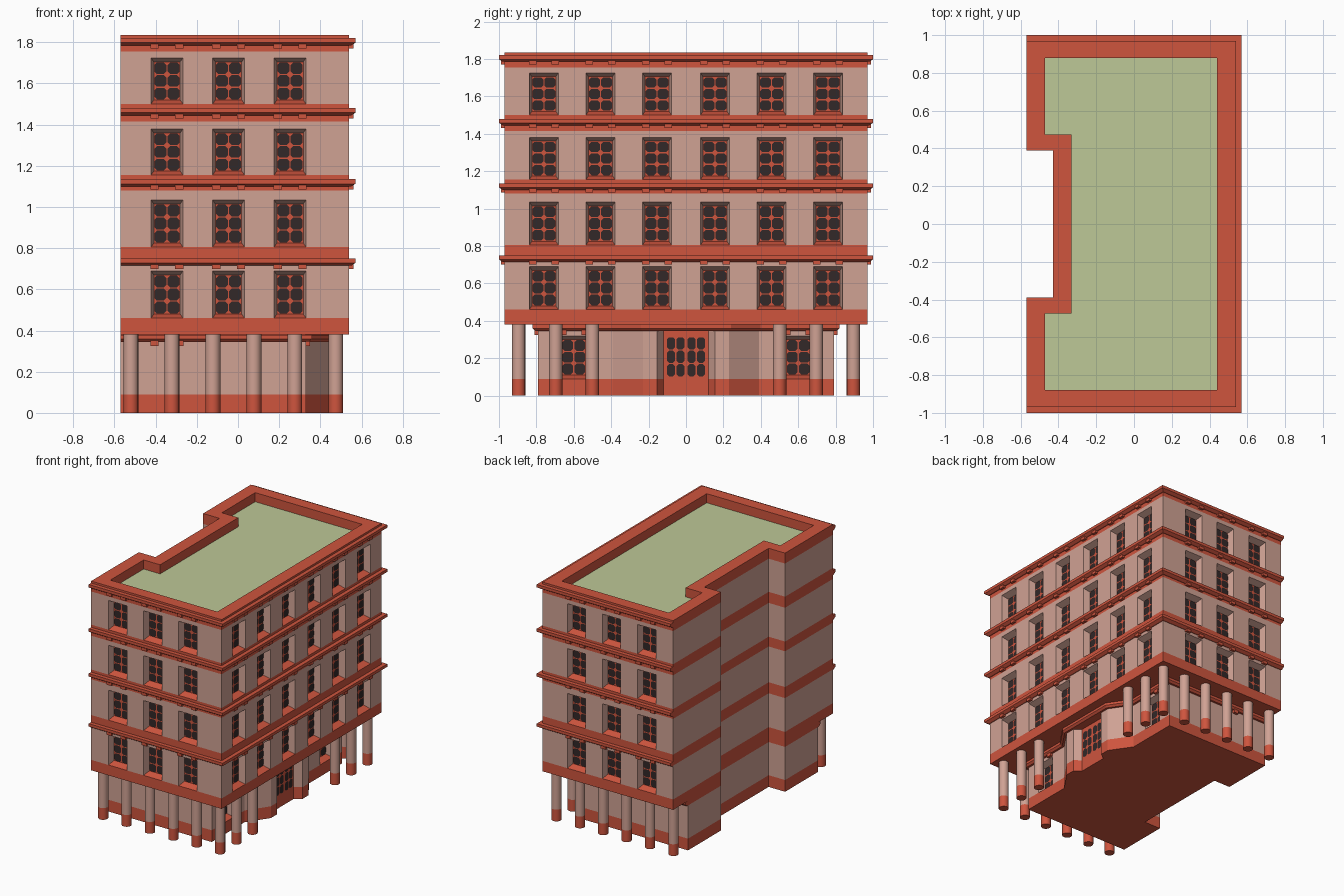
import bpy, bmesh, math
from mathutils import Vector, Matrix

if "Cube" in bpy.data.objects:
    bpy.data.objects.remove(bpy.data.objects["Cube"])

WALL, RED, GLASS, ROOF = range(4)
MATS = []
for name, col in [("pink_plaster", (.63, .36, .295)), ("brick_red", (.62, .09, .048)),
                  ("dark_glass", (.032, .021, .021)), ("roof_green", (.51, .58, .31))]:
    m = bpy.data.materials.new(name)
    m.diffuse_color = (*col, 1)
    m.use_nodes = True
    m.node_tree.nodes["Principled BSDF"].inputs["Base Color"].default_value = m.diffuse_color
    MATS.append(m)


def finish(bm, name):
    bmesh.ops.remove_doubles(bm, verts=bm.verts, dist=1e-5)
    me = bpy.data.meshes.new(name)
    bm.to_mesh(me)
    bm.free()
    for m in MATS:
        me.materials.append(m)
    ob = bpy.data.objects.new(name, me)
    bpy.context.collection.objects.link(ob)


def face(bm, pts, mat):
    f = bm.faces.new([bm.verts.new(p) for p in pts])
    f.material_index = mat
    return f


def plane_map(p, q):
    """Maps (distance along wall, height, depth outwards) to 3D."""
    p, q = Vector(p), Vector(q)
    d = (q - p).normalized()
    n = Vector((d.y, -d.x))
    return lambda u, z, o=0: Vector((*(p + d * u + n * o), z)), (q - p).length


def panes(bm, P, u0, u1, z0, z1, cols, rows, depth):
    """Grid of dark panes with clipped corners."""
    w, h = (u1 - u0) / cols, (z1 - z0) / rows
    g, c = .003, .012
    for i in range(cols):
        for j in range(rows):
            a, b = u0 + i * w + g, u0 + (i + 1) * w - g
            s, t = z0 + j * h + g, z0 + (j + 1) * h - g
            pts = [(a + c, s), (b - c, s), (b, s + c), (b, t - c),
                   (b - c, t), (a + c, t), (a, t - c), (a, s + c)]
            face(bm, [P(u, z, depth) for u, z in pts], GLASS)


HALF, DEPTH = .078, .05


def facade(walls, glazing, p, q, rows, wins=()):
    """Wall strip by strip, with splayed window recesses in the window rows."""
    P, length = plane_map(p, q)
    us = [0] + [e for c in sorted(wins) for e in (c - HALF, c + HALF)] + [length]
    for z0, z1, mat, has_win in rows:
        for k, (a, b) in enumerate(zip(us, us[1:])):
            outer = [(a, z0), (b, z0), (b, z1), (a, z1)]
            if not (has_win and k % 2):
                face(walls, [P(*c) for c in outer], mat)
                continue
            a2, b2, s, t = a + .014, b - .014, z0 + .02, z1 - .02
            inner = [(a2, s), (b2, s), (b2, t), (a2, t)]
            for i in range(4):
                j = (i + 1) % 4
                face(walls, [P(*outer[i]), P(*outer[j]), P(*inner[j], -DEPTH), P(*inner[i], -DEPTH)],
                     WALL if i else RED)
            face(glazing, [P(*c, -DEPTH) for c in inner], RED)
            panes(glazing, P, a2, b2, s, t, 2, 3, -DEPTH + .004)


def sweep(bm, path, profile):
    """Runs a closed (outwards, z) profile along a path with mitred corners."""
    path = [Vector(p) for p in path]
    norms = []
    for a, b in zip(path, path[1:]):
        d = (b - a).normalized()
        norms.append(Vector((d.y, -d.x)))
    rings = []
    for i, p in enumerate(path):
        n0, n1 = norms[max(i - 1, 0)], norms[min(i, len(norms) - 1)]
        m = (n0 + n1) / (1 + n0.dot(n1))
        rings.append([bm.verts.new((*(p + m * o), z)) for o, z in profile])
    n = len(profile)
    new = [bm.faces.new([r[i], s[i], s[(i + 1) % n], r[(i + 1) % n]])
           for r, s in zip(rings, rings[1:]) for i in range(n)]
    new += [bm.faces.new(rings[0]), bm.faces.new(rings[-1][::-1])]
    for f in new:
        f.material_index = RED
    bmesh.ops.recalc_face_normals(bm, faces=new)


def bracket(bm, P, u, top):
    """Small block under a cornice."""
    c = (P(u, top - .014, 0) + P(u, top - .014, .02)) / 2
    e = P(u + .02, top, .01) - P(u - .02, top, -.01)
    size = (max(abs(e.x), .02), max(abs(e.y), .02), .028)
    r = bmesh.ops.create_cube(bm, size=1, matrix=Matrix.Translation(c) @ Matrix.Diagonal((*size, 1)))
    for f in {f for v in r["verts"] for f in v.link_faces}:
        f.material_index = RED


walls, glazing, trim = bmesh.new(), bmesh.new(), bmesh.new()

# upper storeys
NOTCH = [(-.57, .39), (-.43, .39), (-.43, -.39), (-.57, -.39)]
STREET = [(-.57, -.97), (.54, -.97), (.54, .97), (-.57, .97)]
outline = STREET + NOTCH
bands = [(.38, .46), (.72, .805), (1.08, 1.155), (1.415, 1.50), (1.755, 1.835)]
win_tops = [.69, 1.035, 1.38, 1.725]
rows = []
for (b0, b1), t, (nxt, _) in zip(bands, win_tops, bands[1:]):
    rows += [(b0, b1, RED, False), (b1, t, WALL, True), (t, nxt, WALL, False)]
rows.append((*bands[-1], RED, False))
xs = [-.345, -.046, .253]
ys = [-.76, -.457, -.155, .155, .457, .76]
street_wins = [[x + .57 for x in xs], [y + .97 for y in ys], [.54 - x for x in xs]]
for i, p in enumerate(outline):
    facade(walls, glazing, p, outline[(i + 1) % 8], rows, street_wins[i] if i < 3 else ())
face(walls, [(x, y, .38) for x, y in reversed(outline)], RED)

# ground floor with projecting entrance
half = [(-.57, -.79), (.33, -.79), (.33, -.39), (.44, -.23), (.44, -.155), (.39, -.12)]
ground = half + [(x, -y) for x, y in reversed(half)] + NOTCH
g_rows = [(0, .09, RED, False), (.09, .32, WALL, True), (.32, .345, WALL, False), (.345, .38, RED, False)]
for i, p in enumerate(ground):
    q = ground[(i + 1) % len(ground)]
    if i == 5:      # double door
        facade(walls, glazing, p, q, [(0, .38, RED, False)])
        P, _ = plane_map(p, q)
        for u in (.015, .125):
            panes(glazing, P, u, u + .1, .10, .315, 2, 3, .004)
    else:
        facade(walls, glazing, p, q, g_rows, {1: [.19], 9: [.21]}.get(i, ()))
face(walls, [(x, y, 0) for x, y in reversed(ground)], RED)
finish(walls, "walls")
finish(glazing, "windows_and_door")

# cornices with paired brackets, and ledge over the ground floor
for t in (.75, 1.135, 1.48, 1.82):
    sweep(trim, STREET, [(0, t), (.03, t), (.03, t - .022), (.01, t - .035), (0, t - .035)])
    for i in range(3):
        P, _ = plane_map(STREET[i], STREET[i + 1])
        for c in street_wins[i]:
            for s in (-.06, .06):
                bracket(trim, P, c + s, t - .022)
ledge = half[:4] + [(x, -y) for x, y in reversed(half[:4])]
sweep(trim, ledge, [(-.05, .379), (.03, .379), (.03, .36), (.015, .346), (-.05, .346)])
for i, c in ((0, .225), (1, .19), (5, .21), (6, .675)):
    P, _ = plane_map(ledge[i], ledge[i + 1])
    for s in (-.06, .06):
        bracket(trim, P, c + s, .352)
finish(trim, "cornices")

# parapet and roof
inner = [(-.47, -.88), (.44, -.88), (.44, .88), (-.47, .88),
         (-.47, .475), (-.33, .475), (-.33, -.475), (-.47, -.475)]
par = bmesh.new()
TOP, DECK = 1.835, 1.765
for i in range(8):
    j = (i + 1) % 8
    face(par, [(*outline[i], TOP), (*outline[j], TOP), (*inner[j], TOP), (*inner[i], TOP)], RED)
    face(par, [(*inner[i], TOP), (*inner[j], TOP), (*inner[j], DECK), (*inner[i], DECK)], RED)
finish(par, "parapet")
roof = bmesh.new()
face(roof, [(x, y, DECK) for x, y in inner], ROOF)
finish(roof, "roof")

# arcade columns with red feet
cols = bmesh.new()
spots = [(-.52 + .199 * i, y) for i in range(6) for y in (-.895, .895)]
spots += [(.475, y) for y in (-.697, -.5, .5, .697)]
for x, y in spots:
    for z0, z1, mat in ((0, .09, RED), (.09, .38, WALL)):
        r = bmesh.ops.create_cone(cols, cap_ends=z0 == 0, segments=16, radius1=.036, radius2=.036, depth=z1 - z0,
                                  matrix=Matrix.Translation((x, y, (z0 + z1) / 2)))
        for f in {f for v in r["verts"] for f in v.link_faces}:
            f.material_index = mat
            f.smooth = len(f.verts) == 4
for f in [f for f in cols.faces if len(f.verts) > 4 and f.calc_center_median().z > .05]:
    cols.faces.remove(f)
finish(cols, "columns")
